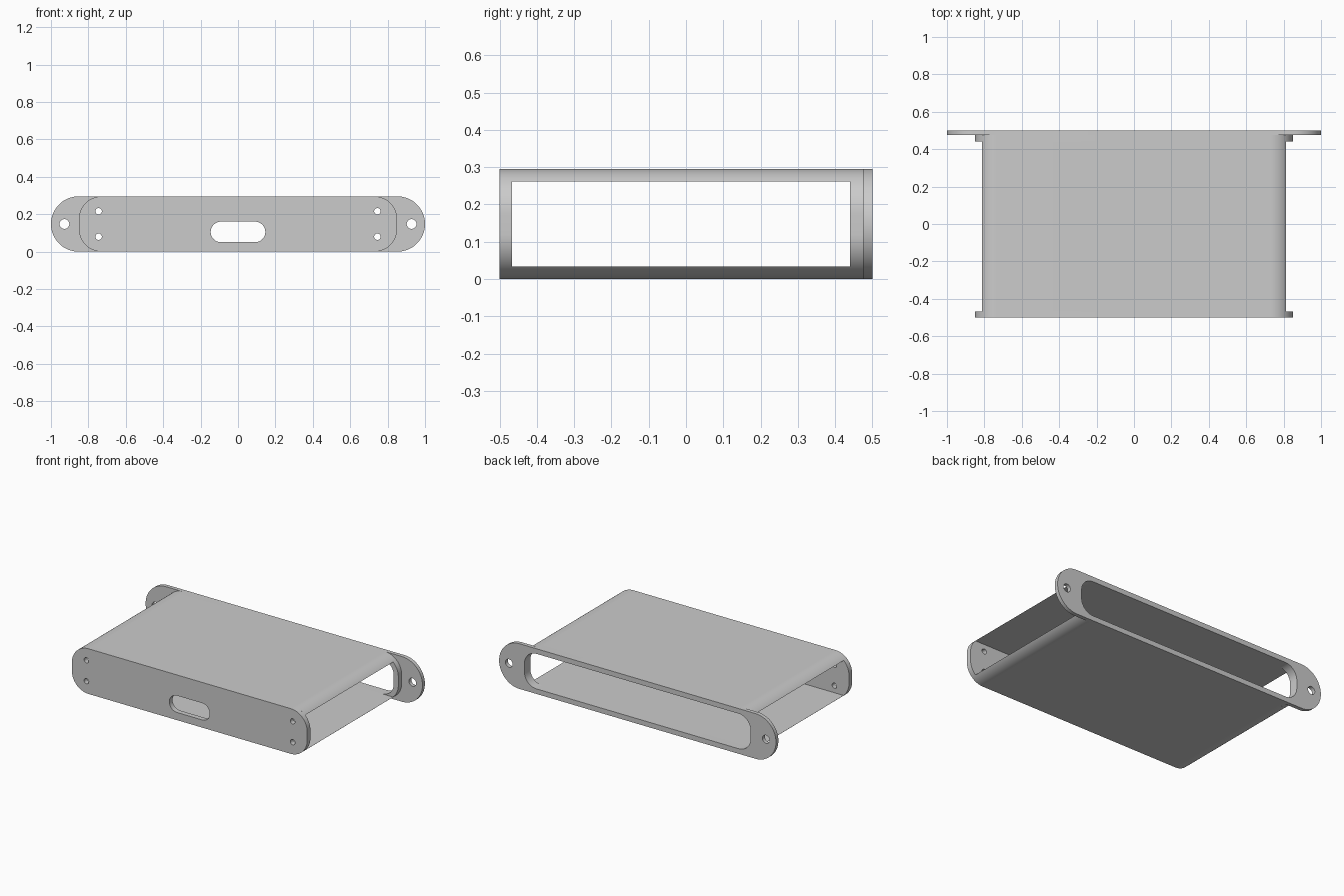
import bpy, bmesh
from math import sin, cos, pi, asin

cube = bpy.data.objects.get("Cube")
if cube:
    bpy.data.objects.remove(cube, do_unlink=True)

H = 0.295            # overall height
MID = H / 2
WALL = 0.033
BODY_X, BODY_R = 0.85, 0.12

grey = bpy.data.materials.new("plain grey")
grey.use_nodes = True
colour = (0.6, 0.6, 0.6, 1)
grey.diffuse_color = colour
grey.node_tree.nodes["Principled BSDF"].inputs["Base Color"].default_value = colour


def arc(cx, cz, r, a0, a1, n=20):
    return [(cx + r * cos(a0 + (a1 - a0) * i / n),
             cz + r * sin(a0 + (a1 - a0) * i / n)) for i in range(n + 1)]


def rounded(hx, hz, r, cx=0, cz=MID):
    """Rounded rectangle outline; also gives circles and slots."""
    pts = []
    for k, (sx, sz) in enumerate([(1, 1), (-1, 1), (-1, -1), (1, -1)]):
        for p in arc(cx + sx * (hx - r), cz + sz * (hz - r), r, k * pi / 2, (k + 1) * pi / 2):
            if not pts or abs(p[0] - pts[-1][0]) + abs(p[1] - pts[-1][1]) > 1e-5:
                pts.append(p)
    if abs(pts[0][0] - pts[-1][0]) + abs(pts[0][1] - pts[-1][1]) < 1e-5:
        pts.pop()
    return pts


def plate(name, y0, y1, outlines):
    """Extrude x-z outlines from y0 to y1; inner outlines become holes."""
    curve = bpy.data.curves.new(name, 'CURVE')
    curve.dimensions = '2D'
    curve.fill_mode = 'BOTH'
    curve.extrude = (y1 - y0) / 2
    for pts in outlines:
        spline = curve.splines.new('POLY')
        spline.points.add(len(pts) - 1)
        for point, (x, z) in zip(spline.points, pts):
            point.co = (x, z, 0, 1)
        spline.use_cyclic_u = True
    temp = bpy.data.objects.new(name + " outline", curve)
    bpy.context.collection.objects.link(temp)
    graph = bpy.context.evaluated_depsgraph_get()
    mesh = bpy.data.meshes.new_from_object(temp.evaluated_get(graph))
    bpy.data.objects.remove(temp, do_unlink=True)

    # Weld caps to walls and stand the plate upright
    bm = bmesh.new()
    bm.from_mesh(mesh)
    bmesh.ops.remove_doubles(bm, verts=bm.verts, dist=1e-5)
    for v in bm.verts:
        x, z, d = v.co
        v.co = (x, (y0 + y1) / 2 - d, z)
    bmesh.ops.recalc_face_normals(bm, faces=bm.faces)
    bm.to_mesh(mesh)
    bm.free()
    mesh.materials.clear()
    mesh.materials.append(grey)
    obj = bpy.data.objects.new(name, mesh)
    bpy.context.collection.objects.link(obj)
    bpy.ops.object.select_all(action='DESELECT')
    obj.select_set(True)
    bpy.context.view_layer.objects.active = obj
    bpy.ops.object.shade_smooth_by_angle(angle=pi / 6)
    return obj


body = rounded(BODY_X, MID, BODY_R)
opening = rounded(BODY_X - WALL, MID - WALL, BODY_R - WALL)

# Front panel with a slot and four screw holes
slot = rounded(0.146, 0.055, 0.055, 0, 0.105)
screws = [rounded(0.017, 0.017, 0.017, x, MID + dz)
          for x in (-0.745, 0.745) for dz in (-0.068, 0.068)]
plate("front_panel", -0.5, -0.467, [body, slot] + screws)

# Rear collar and wide mounting flange around the opening
plate("rear_collar", 0.44, 0.475, [body, opening])
mounts = [rounded(0.026, 0.026, 0.026, x, MID) for x in (-0.928, 0.928)]
plate("rear_flange", 0.475, 0.5, [rounded(1, MID, MID), opening] + mounts)

# Top and bottom walls with rounded outer edges, open at the sides
start = asin((BODY_R - WALL) / BODY_R)
edge = arc(BODY_X - BODY_R, H - BODY_R, BODY_R, start, pi / 2)
top = edge + [(-x, z) for x, z in reversed(edge)]
plate("top_wall", -0.467, 0.44, [top])
plate("bottom_wall", -0.467, 0.44, [[(x, H - z) for x, z in top]])
